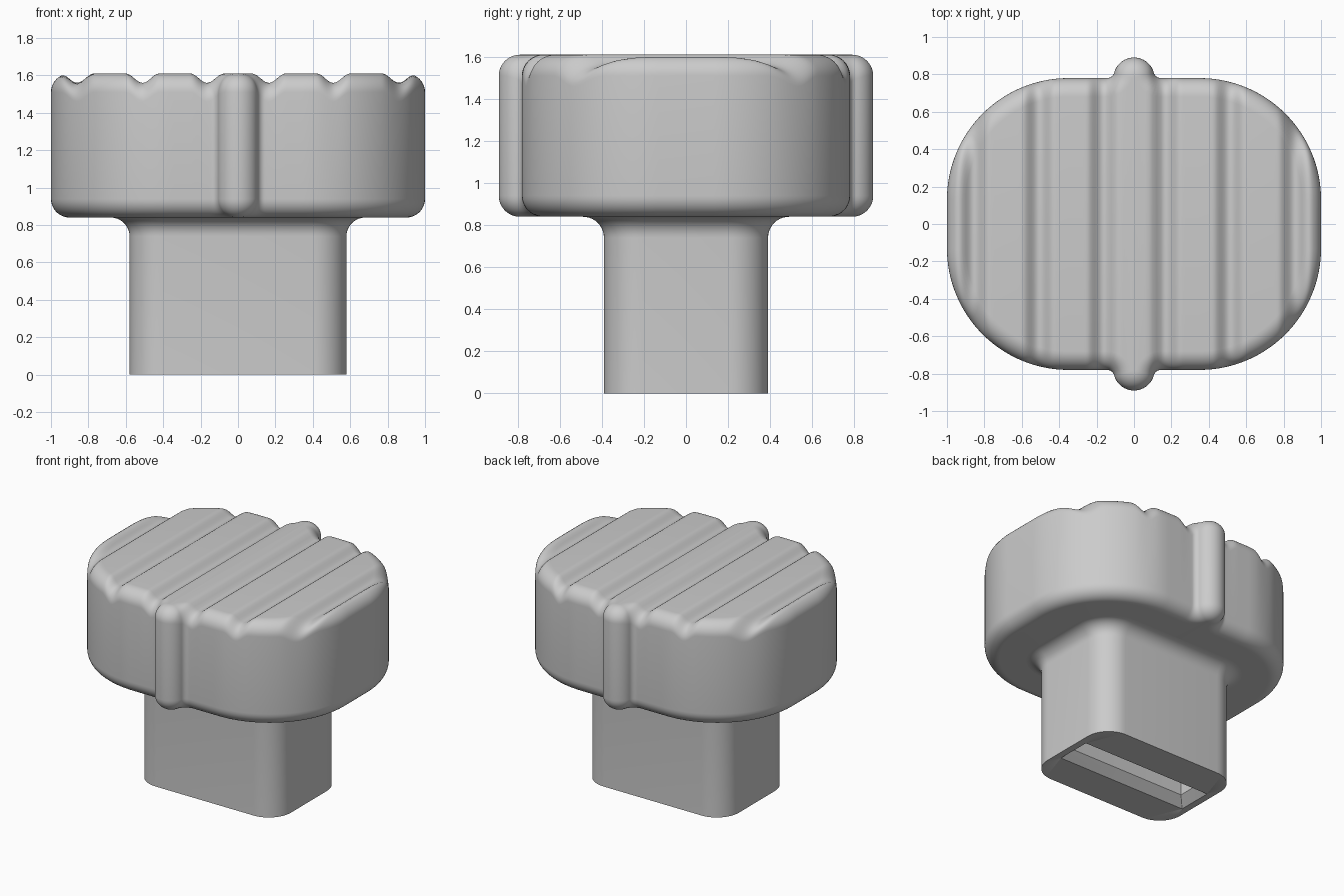
import bpy, bmesh
from math import sin, cos, pi, sqrt, atan2

cube = bpy.data.objects.get("Cube")
if cube:
    bpy.data.objects.remove(cube)

grey = bpy.data.materials.new("light_grey")
grey.use_nodes = True
GREY = (0.6, 0.6, 0.6, 1)
grey.diffuse_color = GREY
grey.node_tree.nodes["Principled BSDF"].inputs["Base Color"].default_value = GREY


def arc(cx, cy, r, a0, a1, steps, side=1):
    """Arc points with outline normals; side = -1 for a concave arc."""
    out = []
    for i in range(steps + 1):
        a = a0 + (a1 - a0) * i / steps
        out.append((cx + r * cos(a), cy + r * sin(a), side * cos(a), side * sin(a)))
    return out


def full_outline(quarter):
    """Mirror a quarter outline (+x side to x = 0) into a closed loop."""
    half = quarter + [(-x, y, -nx, ny) for x, y, nx, ny in quarter[-2::-1]]
    return half + [(x, -y, nx, -ny) for x, y, nx, ny in reversed(half)]


def rounded_rect(hx, hy, r, steps=12):
    corner = arc(hx - r, hy - r, r, 0, pi / 2, steps)
    return full_outline(corner + [(0, hy, 0, 1)])


def inset(outline, d, height):
    """Ring inset by d; height is a function of x."""
    ring = []
    for x, y, nx, ny in outline:
        px, py = x - nx * d, y - ny * d
        ring.append((px, py, height(px)))
    return ring


def loft(name, rings):
    """Skin the rings and close both ends with strips running along y."""
    bm = bmesh.new()
    loops = [[bm.verts.new(p) for p in ring] for ring in rings]
    n = len(loops[0])
    for a, b in zip(loops, loops[1:]):
        for i in range(n):
            j = (i + 1) % n
            bm.faces.new((a[i], a[j], b[j], b[i]))
    for end in (loops[0], loops[-1]):
        for i in range(n // 2 - 1):
            bm.faces.new((end[i], end[i + 1], end[n - 2 - i], end[n - 1 - i]))
    bmesh.ops.recalc_face_normals(bm, faces=bm.faces)
    mesh = bpy.data.meshes.new(name)
    bm.to_mesh(mesh)
    bm.free()
    mesh.materials.append(grey)
    obj = bpy.data.objects.new(name, mesh)
    bpy.context.collection.objects.link(obj)
    bpy.ops.object.select_all(action='DESELECT')
    obj.select_set(True)
    bpy.context.view_layer.objects.active = obj
    bpy.ops.object.shade_smooth_by_angle(angle=0.7)
    return obj


# Head: rounded block with a side rib front and back, grooved top
BASE, TOP, EDGE = 0.84, 1.61, 0.1
HX, HY, CORNER = 1.0, 0.78, 0.65
RIB, FILLET = 0.11, 0.04
fx = sqrt((RIB + FILLET) ** 2 - FILLET ** 2)
lean = atan2(FILLET, fx)
quarter = arc(HX - CORNER, HY - CORNER, CORNER, 0, pi / 2, 64)
x0 = HX - CORNER
quarter += [(x0 + (fx - x0) * i / 16, HY, 0, 1) for i in range(1, 16)]
quarter += arc(fx, HY + FILLET, FILLET, -pi / 2, -pi + lean, 8, -1)
quarter += arc(0, HY, RIB, lean, pi / 2, 14)[1:]
head_outline = full_outline(quarter)


def groove_top(x):
    z = TOP
    for c in (0.165, 0.51, 0.86):
        t = abs(abs(x) - c) / 0.09
        if t < 1:
            z -= 0.025 * (1 + cos(pi * t))
    return z


STEPS = 10
rings = []
for i in range(STEPS + 1):
    a = pi / 2 * i / STEPS
    rings.append(inset(head_outline, EDGE * (1 - sin(a)),
                       lambda x, a=a: BASE + EDGE * (1 - cos(a))))
for i in range(STEPS + 1):
    a = pi / 2 * i / STEPS
    rings.append(inset(head_outline, EDGE * (1 - cos(a)),
                       lambda x, a=a: groove_top(x) - EDGE * (1 - sin(a))))
loft("head", rings)

# Stem: rounded post with a chamfered slot below and a flare under the head
slot = rounded_rect(0.47, 0.07, 0.001)
mouth = rounded_rect(0.53, 0.13, 0.001)
post = rounded_rect(0.58, 0.39, 0.18)
rings = [inset(outline, 0, lambda x, z=z: z)
         for outline, z in ((slot, 0.6), (slot, 0.06), (mouth, 0), (post, 0))]
for i in range(STEPS + 1):
    a = pi / 2 * i / STEPS
    rings.append(inset(post, -EDGE * (1 - cos(a)),
                       lambda x, a=a: BASE - EDGE * (1 - sin(a))))
loft("stem", rings)
